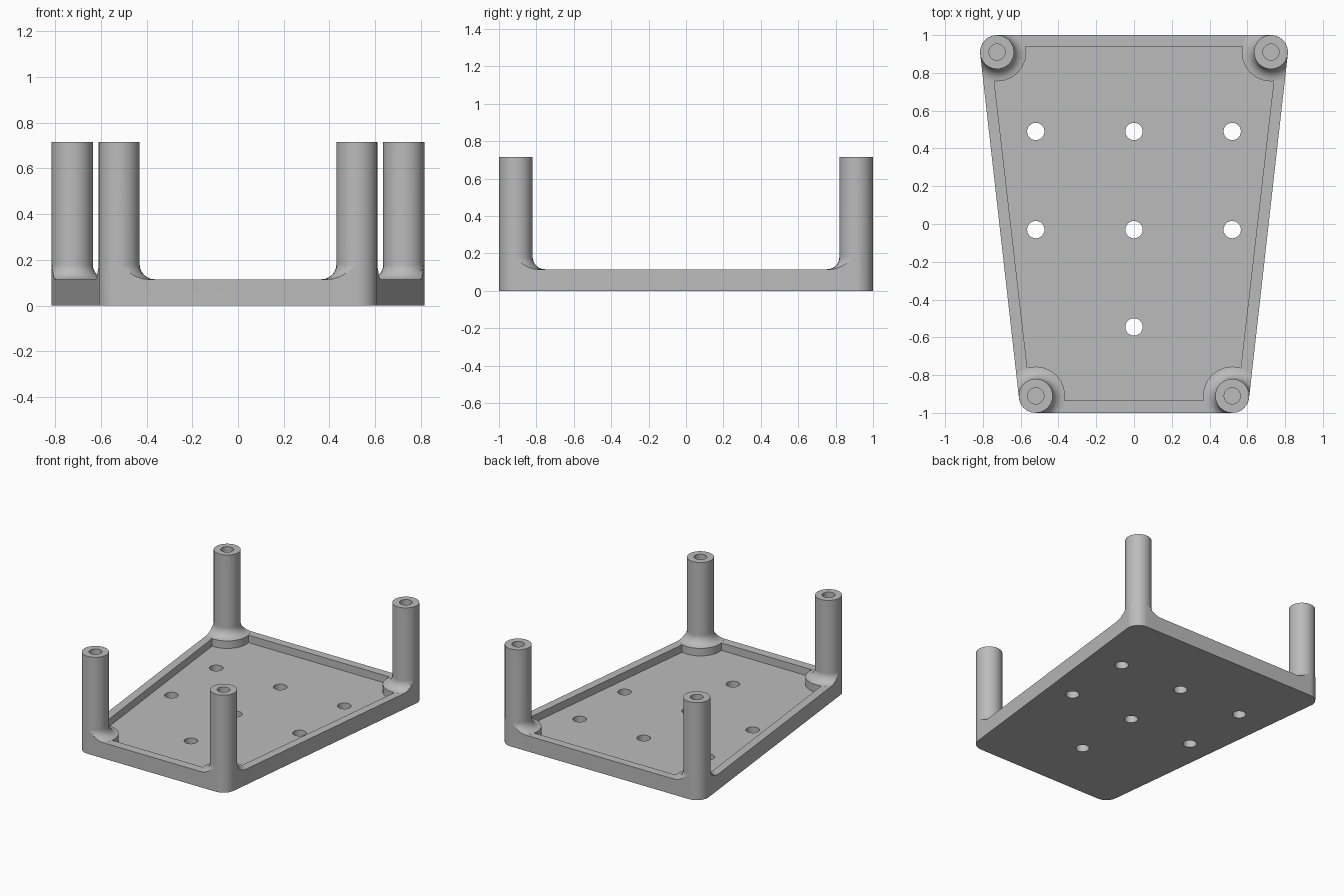
import bpy, bmesh, math
from mathutils import Vector

if "Cube" in bpy.data.objects:
    bpy.data.objects.remove(bpy.data.objects["Cube"])

SEG = 24
POST_R, PAD_R, BORE_R = 0.09, 0.155, 0.043
FLOOR, RIM, TOP = 0.06, 0.115, 0.715
POSTS = [(0.725, 0.91), (-0.725, 0.91), (0.52, -0.91), (-0.52, -0.91)]
HOLES = [(x, y) for y in (0.49, -0.03) for x in (-0.52, 0, 0.52)] + [(0, -0.545)]

grey = bpy.data.materials.new("plain grey")
grey.use_nodes = True
colour = (0.5, 0.5, 0.5, 1)
grey.diffuse_color = colour
grey.node_tree.nodes["Principled BSDF"].inputs["Base Color"].default_value = colour


def finish(name, bm):
    bmesh.ops.recalc_face_normals(bm, faces=bm.faces)
    mesh = bpy.data.meshes.new(name)
    bm.to_mesh(mesh)
    bm.free()
    mesh.materials.append(grey)
    obj = bpy.data.objects.new(name, mesh)
    bpy.context.collection.objects.link(obj)
    return obj


def hull_prism(name, points, z0, z1):
    """Convex prism around a set of plan points."""
    bm = bmesh.new()
    for z in (z0, z1):
        for x, y in points:
            bm.verts.new((x, y, z))
    res = bmesh.ops.convex_hull(bm, input=bm.verts)
    spare = {e for e in res["geom_interior"] if isinstance(e, bmesh.types.BMVert)}
    bmesh.ops.delete(bm, geom=list(spare), context='VERTS')
    bmesh.ops.dissolve_limit(bm, angle_limit=0.01, verts=bm.verts, edges=bm.edges)
    return finish(name, bm)


def ring(x, y, r):
    angles = [math.tau * i / SEG for i in range(SEG)]
    return [(x + r * math.cos(a), y + r * math.sin(a)) for a in angles]


def lathe(name, profile, x, y):
    """Spin a radius/height profile around a vertical axis."""
    bm = bmesh.new()
    verts = [bm.verts.new((r, 0, z)) for r, z in profile]
    edges = [bm.edges.new(pair) for pair in zip(verts, verts[1:])]
    bmesh.ops.spin(bm, geom=verts + edges, axis=(0, 0, 1), cent=(0, 0, 0),
                   angle=math.tau, steps=SEG, use_duplicate=False)
    bmesh.ops.remove_doubles(bm, verts=bm.verts, dist=1e-5)
    bmesh.ops.translate(bm, verts=bm.verts, vec=Vector((x, y, 0)))
    return finish(name, bm)


def combine(target, tool, operation):
    mod = target.modifiers.new(operation.lower(), 'BOOLEAN')
    mod.operation, mod.object, mod.solver = operation, tool, 'EXACT'
    bpy.context.view_layer.objects.active = target
    bpy.ops.object.modifier_apply(modifier=mod.name)
    bpy.data.objects.remove(tool)


# Slab with a shallow tapered tray
tray = hull_prism("tray_base", [(x, y) for x in (-1.2, 1.2) for y in (-1.2, 1.2)], 0, RIM)
recess = [(s * x, y) for s in (-1, 1) for x, y in ((0.761, 0.94), (0.545, -0.935))]
combine(tray, hull_prism("recess_cutter", recess, FLOOR, 0.5), 'DIFFERENCE')

# Hollow posts with a flared foot on a round pad
flare = PAD_R - POST_R
steps = [math.pi / 2 * i / 6 for i in range(7)]
foot = [(PAD_R - flare * math.sin(a), RIM + 0.0003 + flare * (1 - math.cos(a))) for a in steps]
profile = [(0, 0.03), (PAD_R, 0.03)] + foot + [
    (POST_R, TOP), (BORE_R, TOP), (BORE_R, TOP - 0.3), (0, TOP - 0.3)]
for x, y in POSTS:
    combine(tray, lathe("corner_post", profile, x, y), 'UNION')

# Trim slab and feet to the rounded tapered outline
outline = [p for x, y in POSTS for p in ring(x, y, POST_R + 0.0003)]
combine(tray, hull_prism("outline_cutter", outline, -0.2, 1), 'INTERSECT')

# Mounting holes through the floor
for x, y in HOLES:
    combine(tray, hull_prism("hole_cutter", ring(x, y, 0.046), -0.2, 0.2), 'DIFFERENCE')

# Smooth rounded surfaces, keep flat faces flat
bpy.ops.object.select_all(action='DESELECT')
tray.select_set(True)
bpy.context.view_layer.objects.active = tray
bpy.ops.object.shade_smooth_by_angle(angle=math.radians(32))
weighted = tray.modifiers.new("even_shading", 'WEIGHTED_NORMAL')
weighted.keep_sharp = True
